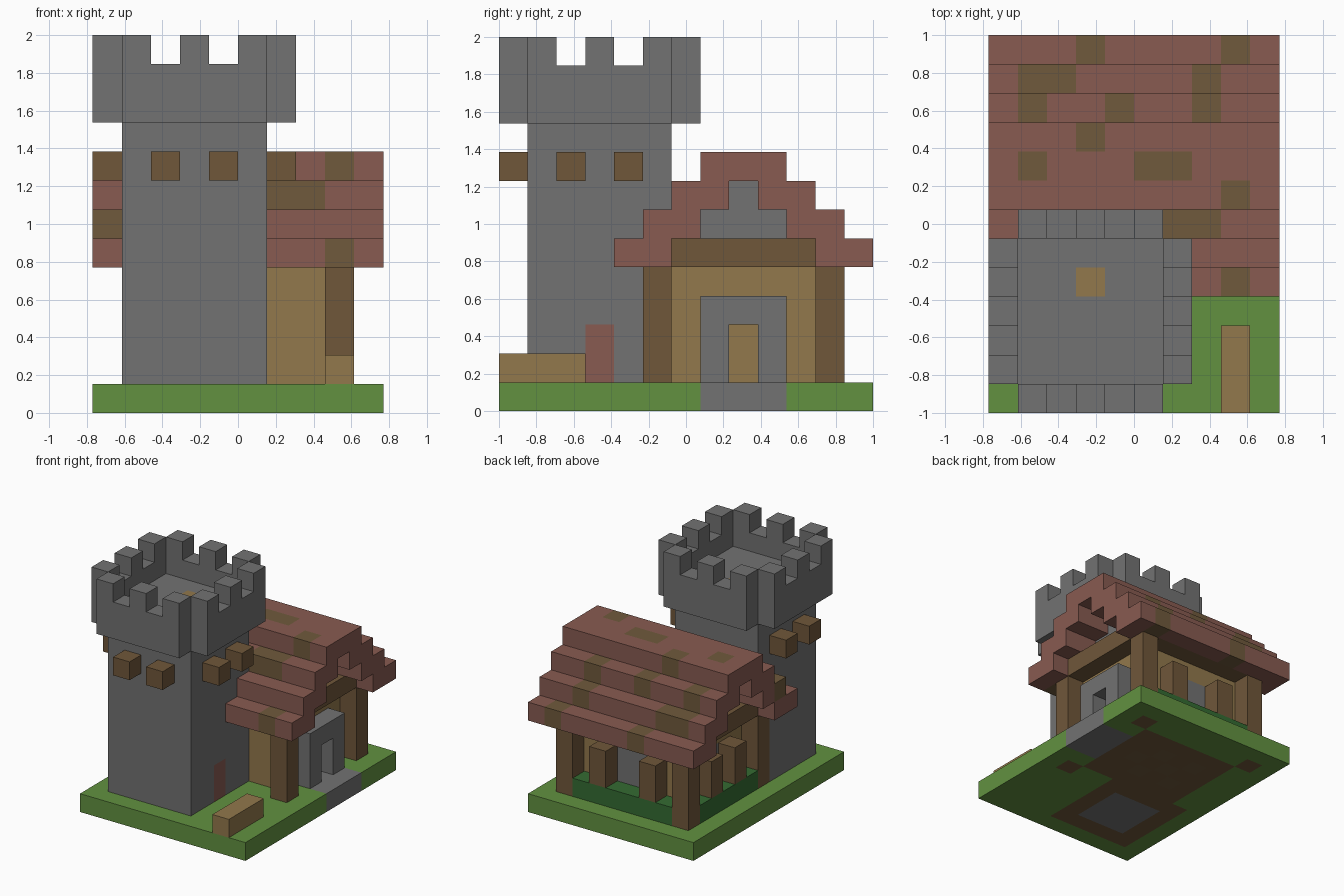
import bpy, bmesh
from mathutils import Vector

if "Cube" in bpy.data.objects:
    bpy.data.objects.remove(bpy.data.objects["Cube"], do_unlink=True)

CELL = 2 / 13                        # edge of one block
ORIGIN = Vector((-5 * CELL, -1, 0))


def linear(v):
    v /= 255
    return v / 12.92 if v < 0.04045 else ((v + 0.055) / 1.055) ** 2.4


def material(name, r, g, b):
    m = bpy.data.materials.new(name)
    m.use_nodes = True
    col = (linear(r), linear(g), linear(b), 1)
    m.diffuse_color = col
    m.node_tree.nodes["Principled BSDF"].inputs["Base Color"].default_value = col
    return m


STONE = material("stone grey", 114, 114, 114)
GRASS = material("grass green", 98, 145, 64)
HEDGE = material("hedge green", 52, 107, 50)
TILE = material("roof red", 136, 91, 81)
MOSS = material("mossy brown", 112, 90, 60)
WOOD = material("timber brown", 112, 87, 58)
PLASTER = material("plaster tan", 146, 120, 76)


def block(mat, xs, ys, zs):
    """Cells of an inclusive range of blocks; a plain number is a single layer."""
    rng = [range(r, r + 1) if isinstance(r, int) else range(r[0], r[1] + 1)
           for r in (xs, ys, zs)]
    return {(x, y, z): mat for x in rng[0] for y in rng[1] for z in rng[2]}


def build(name, cells):
    """Skin a set of blocks with outward faces and merge the flat areas."""
    mats = list(dict.fromkeys(cells.values()))
    bm = bmesh.new()
    for cell, mat in cells.items():
        centre = Vector(cell) + Vector((0.5, 0.5, 0.5))
        for axis in range(3):
            for sign in (-1, 1):
                n = Vector((0, 0, 0))
                n[axis] = sign
                if tuple(int(c + d) for c, d in zip(cell, n)) in cells:
                    continue
                u = Vector((0, 0, 0))
                u[(axis + 1) % 3] = 0.5
                v = n.cross(u)
                mid = centre + n / 2
                corners = (mid - u - v, mid + u - v, mid + u + v, mid - u + v)
                f = bm.faces.new([bm.verts.new(p * CELL + ORIGIN) for p in corners])
                f.material_index = mats.index(mat)
    bmesh.ops.remove_doubles(bm, verts=bm.verts, dist=0.001)
    bmesh.ops.dissolve_limit(bm, angle_limit=0.01, verts=bm.verts, edges=bm.edges,
                             delimit={'MATERIAL'})
    mesh = bpy.data.meshes.new(name)
    bm.to_mesh(mesh)
    bm.free()
    for m in mats:
        mesh.materials.append(m)
    obj = bpy.data.objects.new(name, mesh)
    bpy.context.collection.objects.link(obj)


POSTS = [(1, 5), (8, 5), (1, 11), (8, 11)]

# Ground slab with earth under the buildings and a stone doorstep
ground = block(GRASS, (0, 9), (0, 12), 0)
ground |= block(WOOD, (1, 5), (1, 5), 0) | block(WOOD, (2, 7), (6, 10), 0)
ground |= block(STONE, (2, 4), (2, 4), 0) | block(STONE, (8, 9), (7, 9), 0)
for x, y in POSTS:
    ground[x, y, 0] = WOOD
for x in range(3, 7):
    for y in range(7, 10):
        if (x + y) % 2 == 0:
            ground[x, y, 0] = MOSS
build("ground", ground)

# Tower shaft with a red door
tower = block(STONE, (1, 5), (1, 5), (1, 9)) | block(TILE, 5, 3, (1, 2))
for z in range(1, 5):
    del tower[1, 5, z]
build("tower", tower)

# Overhanging battlements with merlons on every second block
battlements = block(STONE, (1, 5), (1, 5), 10) | block(PLASTER, 3, 4, 10)
for side in (0, 6):
    battlements |= block(STONE, side, (1, 5), (10, 11))
    battlements |= block(STONE, (1, 5), side, (10, 11))
    for i in (1, 3, 5):
        battlements |= block(STONE, side, i, 12) | block(STONE, i, side, 12)
build("battlements", battlements)

# Beam ends sticking out under the battlements
for i in (2, 4):
    build(f"front_beam_end_{i}", block(WOOD, i, 0, 8))
    build(f"left_beam_end_{i}", block(WOOD, 6, i, 8))
    build(f"right_beam_end_{i}", block(WOOD, 0, i, 8))

# House walls with stone windows and gables
walls = block(PLASTER, (2, 7), 6, (1, 5)) | block(PLASTER, (2, 7), 10, (1, 5))
for x in (2, 7):
    walls |= block(PLASTER, x, (6, 10), (1, 5))
    walls |= block(STONE, x, (7, 9), 6) | block(STONE, x, 8, 7)
walls |= block(STONE, (4, 5), 10, (2, 3)) | block(STONE, 2, 8, (2, 3))
build("house_walls", walls)

# Stone doorway
doorway = block(STONE, 8, (7, 9), (1, 3))
for z in (1, 2):
    del doorway[8, 8, z]
build("doorway", doorway)

# Timber frame: corner posts and the ring of beams
for x, y in POSTS:
    build(f"corner_post_{x}_{y}", block(WOOD, x, y, (1, 4)))
build("roof_beams", block(WOOD, 1, (6, 11), 5) | block(WOOD, 8, (5, 11), 5)
      | block(WOOD, (2, 7), 11, 5) | block(WOOD, (6, 7), 5, 5))

# Stepped gable roof with mossy tiles, listed by row from the front
MOSSY = {4: [8], 5: [0], 6: [6, 7], 7: [8], 8: [1, 5, 6], 9: [3],
         10: [1, 4, 7], 11: [1, 2, 7], 12: [3, 8]}
roof = {}
for y, mossy in MOSSY.items():
    top = 9 - max(1, abs(y - 8))
    for x in range(10):
        if y < 6 and 1 <= x <= 5:
            continue                 # the tower stands here
        roof[x, y, top] = MOSS if x in mossy else TILE
        beam_below = top == 6 and 1 <= x <= 8
        if y not in (4, 8, 12) and not beam_below:
            roof[x, y, top - 1] = TILE
build("roof", roof)

# Hedges along the back and side, with short window posts on them
build("back_hedge", block(HEDGE, (2, 7), 11, 1))
build("side_hedge", block(HEDGE, 1, (6, 10), 1))
for i in (3, 6):
    build(f"back_window_post_{i}", block(WOOD, i, 11, (2, 3)))
for i in (7, 9):
    build(f"side_window_post_{i}", block(WOOD, 1, i, (2, 3)))

# Wooden trough in the yard
build("trough", block(PLASTER, 8, (0, 2), 1))
